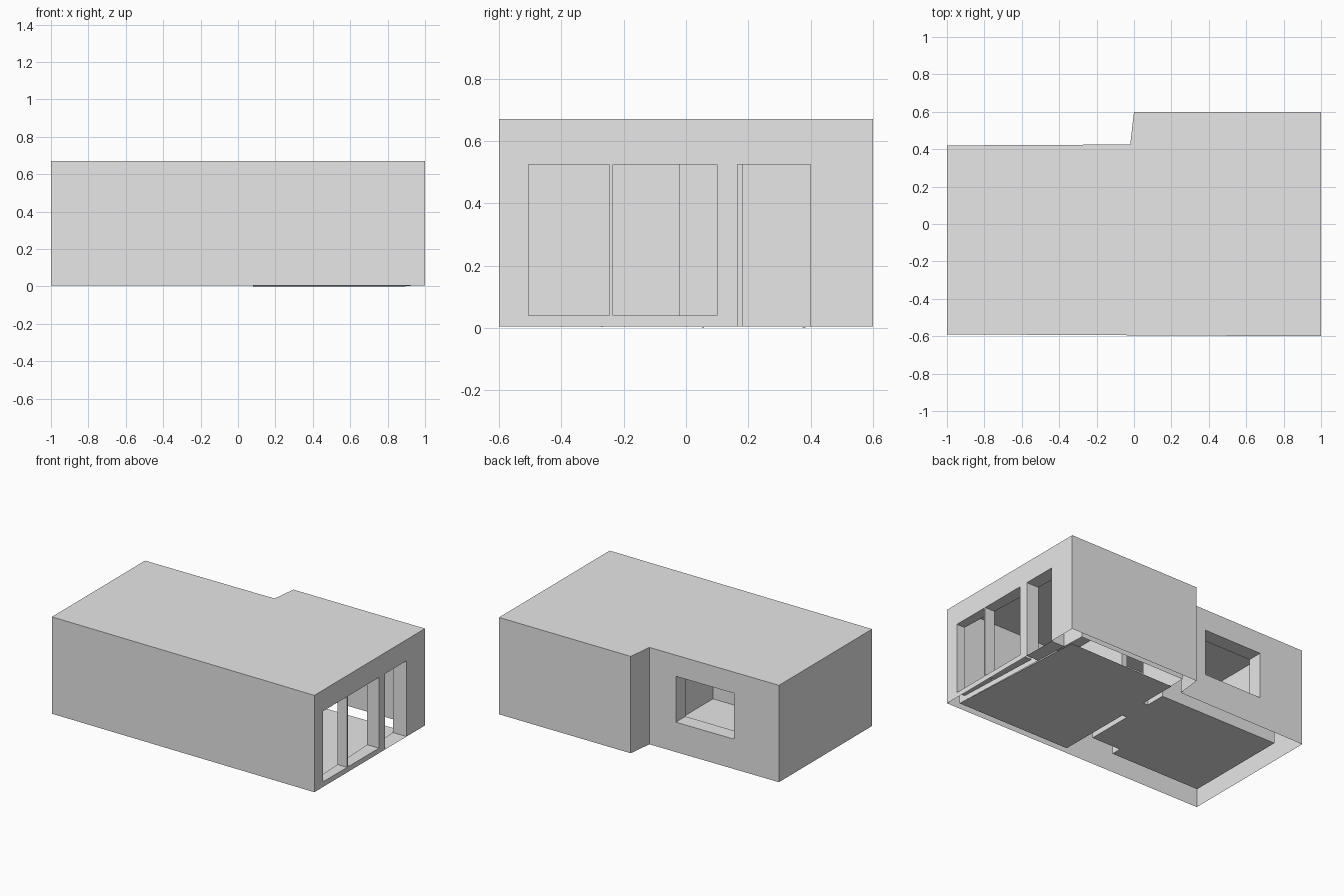
import bpy
import bmesh

cube = bpy.data.objects.get("Cube")
if cube:
    bpy.data.objects.remove(cube, do_unlink=True)

BASE, TOP = 0.005, 0.67

plaster = bpy.data.materials.new("plain_grey")
plaster.use_nodes = True
plaster.diffuse_color = (0.8, 0.8, 0.8, 1)
plaster.node_tree.nodes["Principled BSDF"].inputs["Base Color"].default_value = (0.8, 0.8, 0.8, 1)


def face(bm, points):
    bm.faces.new([bm.verts.new(p) for p in points])


def finish(bm, name):
    bmesh.ops.remove_doubles(bm, verts=bm.verts, dist=0.0005)
    mesh = bpy.data.meshes.new(name)
    bm.to_mesh(mesh)
    bm.free()
    mesh.materials.append(plaster)
    obj = bpy.data.objects.new(name, mesh)
    bpy.context.collection.objects.link(obj)


def on_wall(p, q, s, axis, z):
    """Point on the wall line p-q whose x or y coordinate is s."""
    t = (s - p[axis]) / (q[axis] - p[axis])
    return (p[0] + t * (q[0] - p[0]), p[1] + t * (q[1] - p[1]), z)


def wall(bm, p, q, holes=()):
    """Single-skin wall with rectangular holes (s0, s1, z0, z1)."""
    axis = 0 if abs(q[0] - p[0]) > abs(q[1] - p[1]) else 1
    cuts = {p[axis], q[axis]}
    for h in holes:
        cuts.update(h[:2])
    cuts = sorted(cuts, reverse=p[axis] > q[axis])
    for a, b in zip(cuts, cuts[1:]):
        mid = (a + b) / 2
        spans, z = [], BASE
        for h in holes:
            if min(h[:2]) < mid < max(h[:2]):
                spans.append((z, h[2]))
                z = h[3]
        spans.append((z, TOP))
        for lo, hi in spans:
            if hi - lo > 0.001:
                face(bm, [on_wall(p, q, a, axis, lo), on_wall(p, q, b, axis, lo),
                          on_wall(p, q, b, axis, hi), on_wall(p, q, a, axis, hi)])


def loop_walls(bm, outline, openings):
    for i, p in enumerate(outline):
        wall(bm, p, outline[(i + 1) % len(outline)], openings.get(i, ()))


def reveal(name, outer, inner, hole):
    """Lining of an opening between two wall skins."""
    axis = 0 if abs(outer[1][0] - outer[0][0]) > abs(outer[1][1] - outer[0][1]) else 1
    s0, s1, z0, z1 = hole
    corners = [(s0, z0), (s1, z0), (s1, z1), (s0, z1)]
    o = [on_wall(*outer, s, axis, z) for s, z in corners]
    n = [on_wall(*inner, s, axis, z) for s, z in corners]
    bm = bmesh.new()
    for i in range(4):
        j = (i + 1) % 4
        face(bm, [o[i], o[j], n[j], n[i]])
    finish(bm, name)


# Outlines: outer counter-clockwise, rooms clockwise so they face inward
outer = [(-1, -0.59), (1, -0.6), (1, 0.6), (0, 0.6), (-0.02, 0.425), (-1, 0.42)]
large = [(0.94, -0.55), (0.08, -0.55), (0.08, 0.56), (0.89, 0.56)]
small = [(0.04, -0.35), (-0.18, -0.35), (-0.18, -0.42),
         (-0.86, -0.42), (-0.86, 0.32), (0.04, 0.32)]

# Openings
front_window = (-0.505, -0.245, 0.04, 0.525)
middle_window = (-0.235, 0.10, 0.04, 0.525)
entry_door = (0.165, 0.40, BASE, 0.525)
side_openings = [front_window, middle_window, entry_door]
back_window = (-0.22, -0.66, 0.21, 0.525)
inner_door = (-0.02, 0.18, BASE, 0.525)

# Outer walls and flat roof, open underneath
bm = bmesh.new()
loop_walls(bm, outer, {1: side_openings, 4: [back_window]})
finish(bm, "outer_walls")

bm = bmesh.new()
face(bm, [(x, y, TOP) for x, y in outer])
finish(bm, "roof")

# Room linings
bm = bmesh.new()
loop_walls(bm, large, {1: [inner_door], 3: side_openings})
finish(bm, "large_room_walls")

bm = bmesh.new()
loop_walls(bm, small, {4: [back_window], 5: [inner_door]})
finish(bm, "small_room_walls")

# Floors; the large one stops short of the back wall and dips slightly
bm = bmesh.new()
face(bm, [(0.08, -0.55, BASE), (0.94, -0.55, BASE), (0.89, 0.465, 0), (0.08, 0.455, 0)])
finish(bm, "large_room_floor")

bm = bmesh.new()
face(bm, [(x, y, BASE) for x, y in reversed(small)])
finish(bm, "small_room_floor")

# Opening linings
side_skins = ((outer[1], outer[2]), (large[0], large[3]))
for name, hole in zip(["front_window", "middle_window", "entry_door"], side_openings):
    reveal(name + "_lining", *side_skins, hole)
reveal("back_window_lining", (outer[4], outer[5]), (small[5], small[4]), back_window)
reveal("inner_door_lining", (large[1], large[2]), (small[0], small[5]), inner_door)
